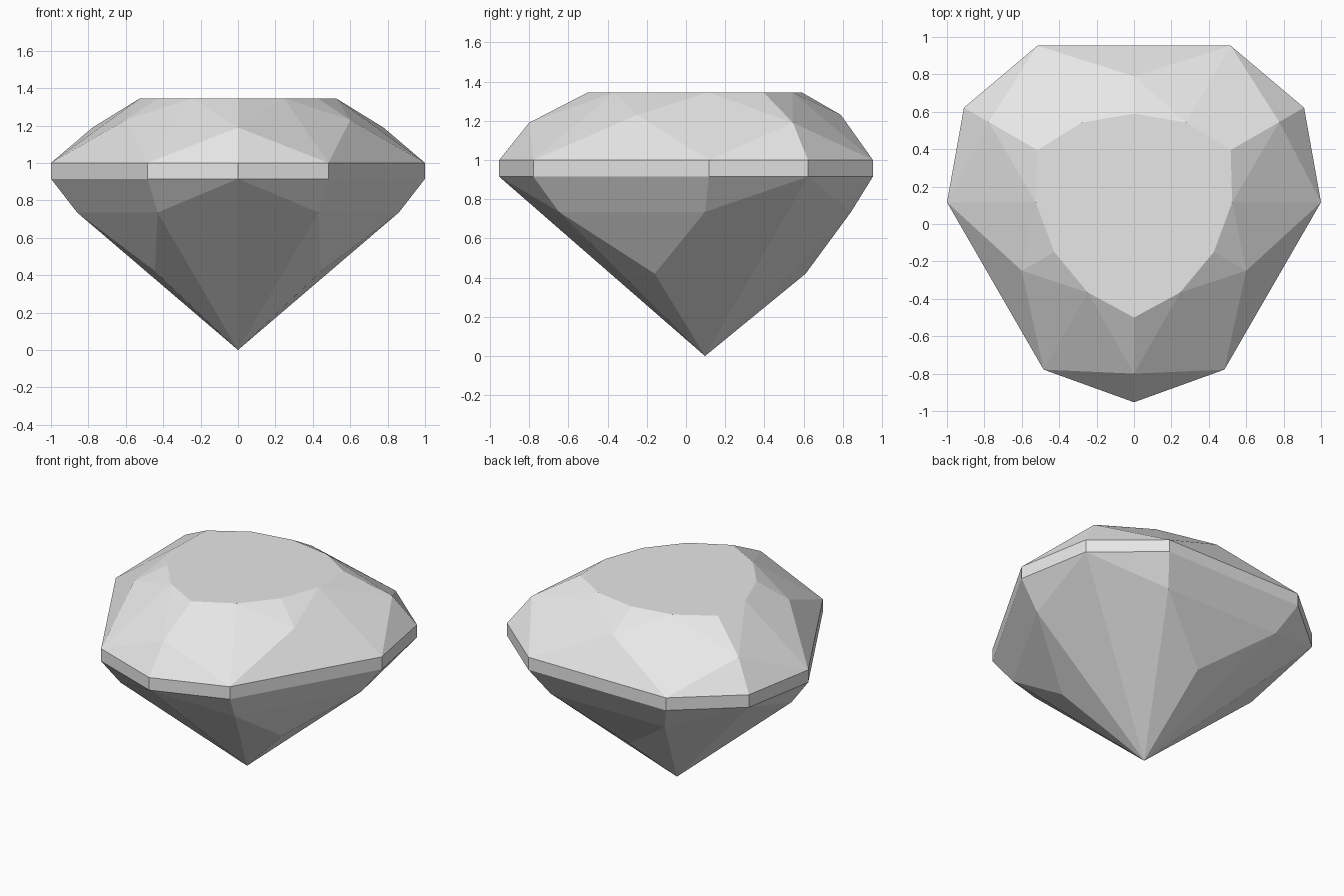
import bpy, bmesh
from math import sin, cos, radians

if "Cube" in bpy.data.objects:
    bpy.data.objects.remove(bpy.data.objects["Cube"], do_unlink=True)

CENTRE_Y = 0.097
GIRDLE_TOP, GIRDLE_BOTTOM, TABLE = 1.0, 0.915, 1.345

gem = bpy.data.materials.new("pale_grey_gem")
gem.use_nodes = True
colour = (0.8, 0.8, 0.8, 1)
gem.diffuse_color = colour
gem.node_tree.nodes["Principled BSDF"].inputs["Base Color"].default_value = colour


def ring(radius, height, *angles):
    """Points repeated three times around the stone; angle 0 faces the front."""
    return [(radius * sin(radians(a + turn)),
             CENTRE_Y - radius * cos(radians(a + turn)), height)
            for turn in (0, 120, 240) for a in angles]


def outline(height):
    """Nine-sided girdle: three pointed corners with a shoulder each side."""
    return ring(1.05, height, 0) + ring(1.0, height, -28.9, 28.9)


def faceted_part(name, points, open_heights):
    """Convex stone section, left open where it meets its neighbour."""
    bm = bmesh.new()
    for p in points:
        bm.verts.new(p)
    bmesh.ops.convex_hull(bm, input=bm.verts[:])
    caps = [f for f in bm.faces
            if any(all(abs(v.co.z - h) < 1e-4 for v in f.verts) for h in open_heights)]
    bmesh.ops.delete(bm, geom=caps, context='FACES')
    bmesh.ops.dissolve_limit(bm, angle_limit=radians(0.5),
                             verts=bm.verts[:], edges=bm.edges[:])
    bmesh.ops.recalc_face_normals(bm, faces=bm.faces[:])
    mesh = bpy.data.meshes.new(name)
    bm.to_mesh(mesh)
    bm.free()
    mesh.materials.append(gem)
    obj = bpy.data.objects.new(name, mesh)
    bpy.context.collection.objects.link(obj)


# Crown: table edge, kite facets on corners and long sides, girdle edge
faceted_part("crown",
             ring(0.597, TABLE, 0) + ring(0.525, TABLE, -28, 28) + ring(0.493, TABLE, 60)
             + ring(0.897, 1.19, 0) + ring(0.693, 1.23, 60)
             + outline(GIRDLE_TOP), [GIRDLE_TOP])

# Girdle: thin upright band
faceted_part("girdle", outline(GIRDLE_TOP) + outline(GIRDLE_BOTTOM),
             [GIRDLE_TOP, GIRDLE_BOTTOM])

# Pavilion: stepped facets on the long sides, narrowing to the point
faceted_part("pavilion",
             outline(GIRDLE_BOTTOM) + ring(0.86, 0.735, -30, 30)
             + ring(0.513, 0.42, 60) + [(0, CENTRE_Y, 0)], [GIRDLE_BOTTOM])
